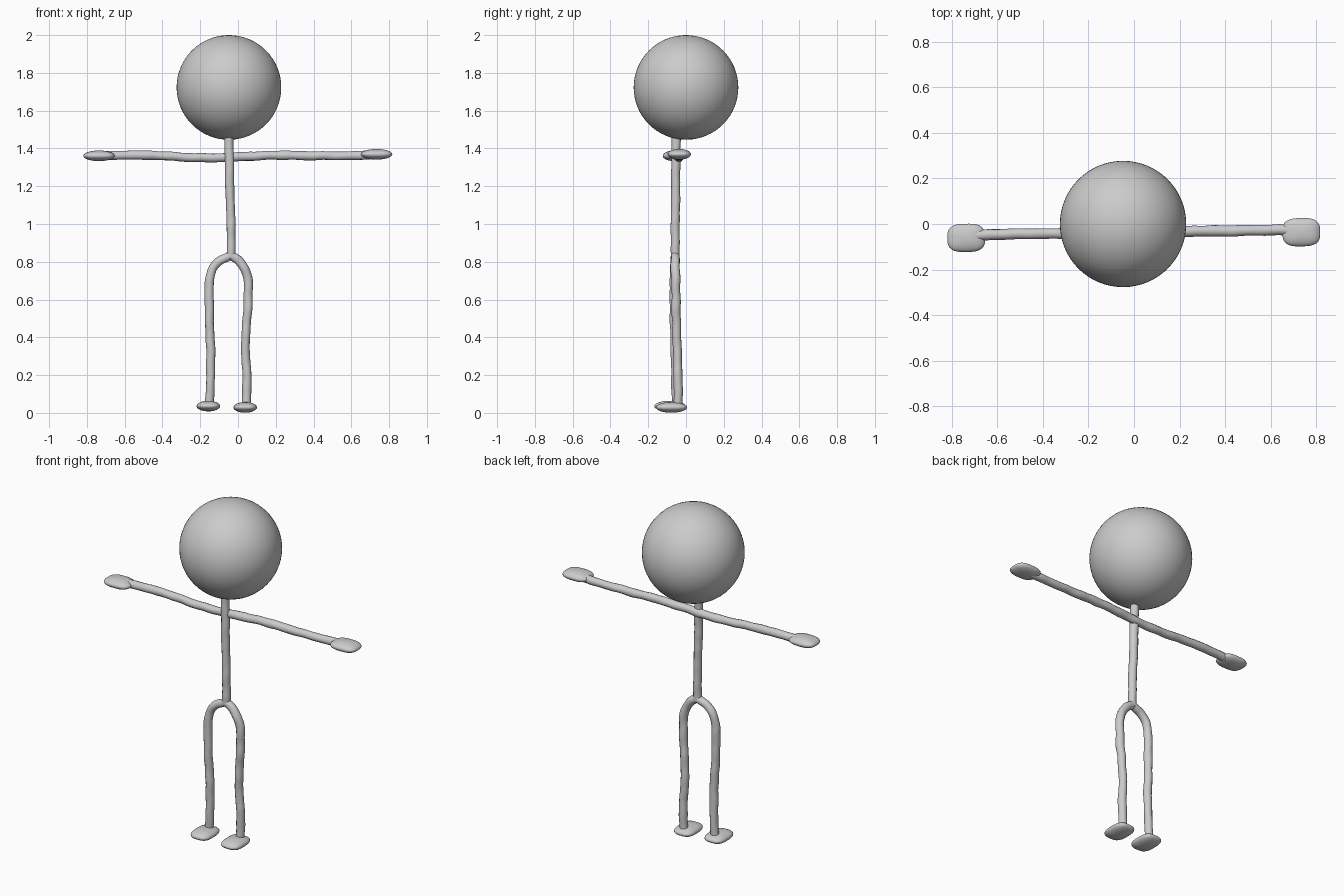
import bpy, bmesh
from mathutils import Vector, noise

if "Cube" in bpy.data.objects:
    bpy.data.objects.remove(bpy.data.objects["Cube"])


def limb(name, pts, r=0.0235):
    """Slightly wobbly round tube along a smooth path."""
    cu = bpy.data.curves.new(name, 'CURVE')
    cu.dimensions = '3D'
    cu.bevel_depth = r
    cu.bevel_resolution = 4
    cu.resolution_u = 10
    cu.use_fill_caps = True
    sp = cu.splines.new('BEZIER')
    sp.bezier_points.add(len(pts) - 1)
    for bp, p in zip(sp.bezier_points, pts):
        bp.co = p
        bp.handle_left_type = bp.handle_right_type = 'AUTO'
    ob = bpy.data.objects.new(name, cu)
    bpy.context.collection.objects.link(ob)
    bpy.ops.object.select_all(action='DESELECT')
    bpy.context.view_layer.objects.active = ob
    ob.select_set(True)
    bpy.ops.object.convert(target='MESH')
    ob = bpy.context.object
    # hand-modelled unevenness
    for v in ob.data.vertices:
        v.co += noise.noise_vector(v.co * 14) * 0.004
    bpy.ops.object.shade_smooth()
    return ob


def pad(name, loc, size, turn=0.0):
    """Flattened rounded-square pad used for hands and feet."""
    bm = bmesh.new()
    bmesh.ops.create_uvsphere(bm, u_segments=40, v_segments=20, radius=1)
    for v in bm.verts:
        x, y, z = v.co
        n = (abs(x) ** 3 + abs(y) ** 3) ** (1 / 3)
        k = (x * x + y * y) ** 0.5 / n if n > 1e-6 else 1
        v.co = Vector((x * k * size[0], y * k * size[1], z * size[2]))
    me = bpy.data.meshes.new(name)
    bm.to_mesh(me)
    bm.free()
    for p in me.polygons:
        p.use_smooth = True
    ob = bpy.data.objects.new(name, me)
    ob.location = loc
    ob.rotation_euler.z = turn
    bpy.context.collection.objects.link(ob)


# head
bpy.ops.mesh.primitive_uv_sphere_add(segments=64, ring_count=32, radius=0.277,
                                     location=(-0.048, 0, 1.723))
bpy.context.object.name = "head"
bpy.ops.object.shade_smooth()

# torso and neck
limb("torso", [(-0.048, -0.052, 1.50), (-0.047, -0.054, 1.38), (-0.044, -0.055, 1.2),
               (-0.040, -0.056, 1.1), (-0.036, -0.057, 0.95), (-0.036, -0.058, 0.82)])

# arms as one continuous bar
limb("arms", [(-0.70, -0.05, 1.362), (-0.62, -0.046, 1.365), (-0.41, -0.043, 1.362),
              (-0.23, -0.041, 1.351), (-0.04, -0.04, 1.353), (0.17, -0.033, 1.363),
              (0.38, -0.03, 1.362), (0.6, -0.027, 1.361), (0.70, -0.027, 1.365)])

# legs
limb("left_leg", [(-0.036, -0.058, 0.835), (-0.105, -0.06, 0.797), (-0.141, -0.062, 0.745),
                  (-0.153, -0.063, 0.6), (-0.150, -0.06, 0.44), (-0.144, -0.057, 0.28),
                  (-0.152, -0.052, 0.04)])
limb("right_leg", [(-0.036, -0.058, 0.835), (0.008, -0.057, 0.80), (0.043, -0.056, 0.745),
                   (0.055, -0.053, 0.6), (0.042, -0.05, 0.44), (0.040, -0.046, 0.33),
                   (0.046, -0.043, 0.2), (0.044, -0.04, 0.035)])

# hands and feet
pad("left_hand", (-0.736, -0.061, 1.361), (0.083, 0.062, 0.028), 0.018)
pad("right_hand", (0.734, -0.036, 1.369), (0.083, 0.062, 0.028), 0.018)
pad("left_foot", (-0.157, -0.085, 0.036), (0.062, 0.083, 0.028), 0.018)
pad("right_foot", (0.038, -0.077, 0.029), (0.062, 0.083, 0.028), 0.018)
